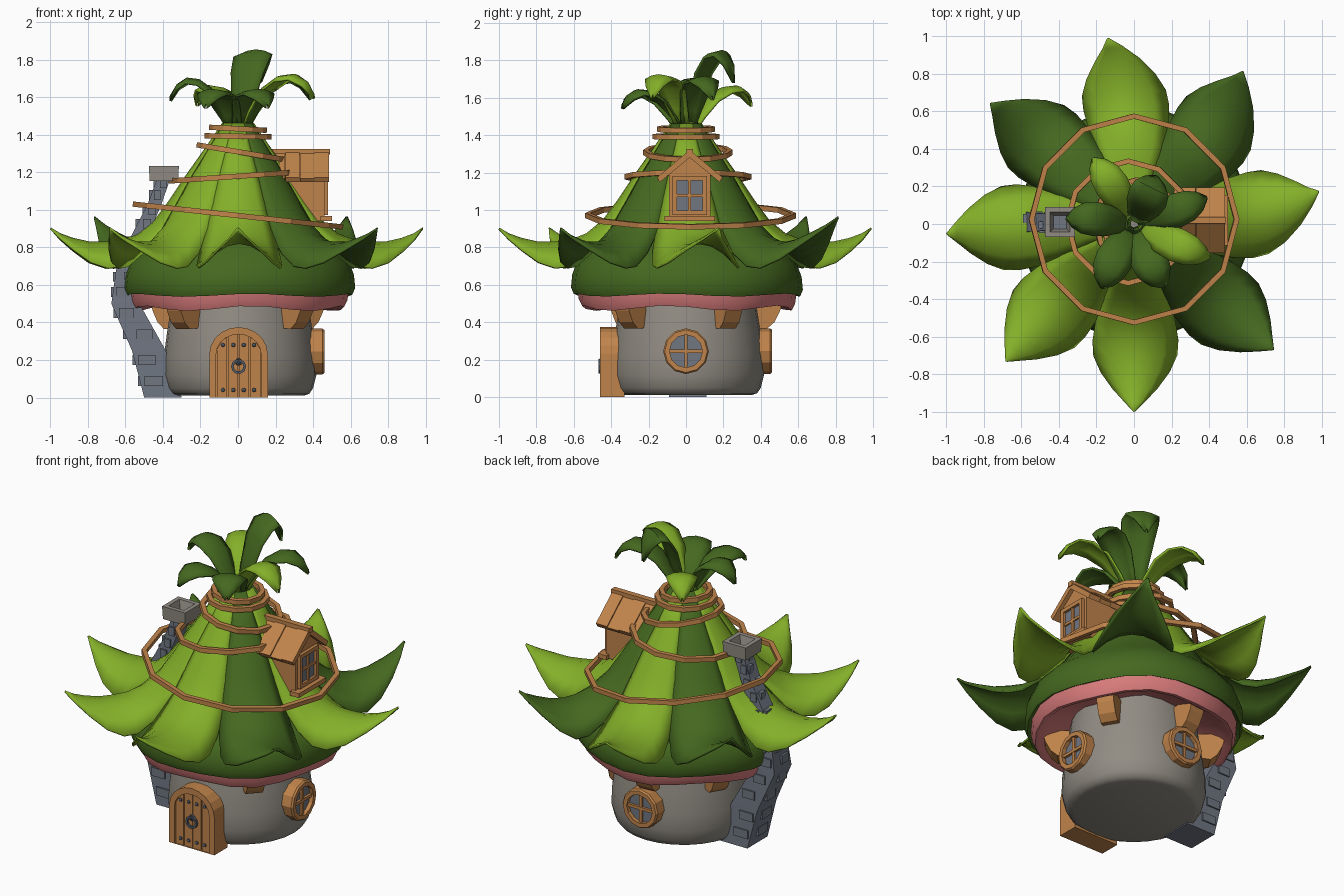
import bpy, bmesh, random
from math import sin, cos, pi, radians, sqrt
from mathutils import Matrix, Vector

if "Cube" in bpy.data.objects:
    bpy.data.objects.remove(bpy.data.objects["Cube"])

random.seed(4)
T, R = Matrix.Translation, Matrix.Rotation


def mat(name, c):
    m = bpy.data.materials.new(name)
    m.diffuse_color = (*c, 1)
    m.use_nodes = True
    m.node_tree.nodes["Principled BSDF"].inputs["Base Color"].default_value = m.diffuse_color
    return m


LIGHT = mat("light_green", (0.23, 0.43, 0.022))
DARK = mat("dark_green", (0.06, 0.14, 0.014))
WOOD = mat("wood", (0.53, 0.23, 0.07))
GREY = mat("grey_stone", (0.285, 0.265, 0.23))
SLATE = mat("slate_stone", (0.16, 0.18, 0.222))
PINK = mat("pink_gills", (0.7, 0.2, 0.2))
METAL = mat("dark_metal", (0.08, 0.1, 0.13))


def make(name, verts, faces, m, M=Matrix(), smooth=None, thick=0):
    me = bpy.data.meshes.new(name)
    me.from_pydata([M @ Vector(v) for v in verts], [], faces)
    bm = bmesh.new()
    bm.from_mesh(me)
    bmesh.ops.remove_doubles(bm, verts=bm.verts, dist=1e-5)
    bmesh.ops.recalc_face_normals(bm, faces=bm.faces)
    bm.to_mesh(me)
    bm.free()
    me.materials.append(m)
    if smooth:
        me.shade_smooth()
        me.set_sharp_from_angle(angle=radians(smooth))
    ob = bpy.data.objects.new(name, me)
    bpy.context.collection.objects.link(ob)
    if thick:
        s = ob.modifiers.new("thickness", 'SOLIDIFY')
        s.thickness, s.offset = thick, 0
    return ob


def loft(name, rings, m, M=Matrix(), closed=True, caps=False, loop=False, **kw):
    """Skin a list of equal-length vertex rings."""
    n, k = len(rings[0]), len(rings)
    faces = []
    for i in range(k if loop else k - 1):
        for j in range(n if closed else n - 1):
            a, b, j2 = i * n, (i + 1) % k * n, (j + 1) % n
            faces.append((a + j, a + j2, b + j2, b + j))
    if caps:
        faces += [tuple(range(n)), tuple(range((k - 1) * n, k * n))]
    return make(name, [v for r in rings for v in r], faces, m, M, **kw)


def lathe(name, prof, n, m, M=Matrix(), wave=0, start=0, **kw):
    rings = [[(r * cos(a), r * sin(a), z + wave * cos(5 * a + 1))
              for a in (start + 2 * pi * j / n for j in range(n))] for r, z in prof]
    return loft(name, rings, m, M, **kw)


def prism(name, pts, depth, m, M=Matrix(), **kw):
    return loft(name, [[(x, y, z) for x, y in pts] for z in (0, depth)], m, M, caps=True, **kw)


def box(name, lo, hi, m, M=Matrix()):
    (a, b, c), (d, e, f) = lo, hi
    return prism(name, [(a, b), (d, b), (d, e), (a, e)], f - c, m, M @ T((0, 0, c)))


# Round stone body
lathe("body", [(0.34, 0.01), (0.37, 0.02), (0.39, 0.05), (0.408, 0.12), (0.405, 0.22), (0.388, 0.35),
               (0.37, 0.46), (0.355, 0.58)], 28, GREY, T((0.01, 0.01, 0)), caps=True, smooth=40)

# Mushroom cap and gills
lathe("cap", [(0.57, 0.565), (0.605, 0.545), (0.62, 0.58), (0.613, 0.65), (0.59, 0.71), (0.545, 0.765), (0.48, 0.825),
              (0.41, 0.91), (0.33, 1.03), (0.245, 1.17), (0.145, 1.31), (0.07, 1.45), (0.04, 1.5)],
      24, DARK, T((0.005, 0.005, 0)), wave=0.008, smooth=50)
lathe("gills", [(0.585, 0.56), (0.578, 0.51), (0.56, 0.475), (0.535, 0.478), (0.49, 0.51), (0.33, 0.56)],
      24, PINK, T((0.005, 0.005, 0)), wave=0.014, smooth=40)


# Leaves: stations are (radius, height, half width, inward wrap, edge drop)
def leaf(name, stations, a0, a1, m, n=6):
    rings = []
    for i, (r, z, w, inn, drop) in enumerate(stations):
        a = a0 + (a1 - a0) * (i / (len(stations) - 1)) ** 2
        row = []
        for j in range(n + 1):
            s = 2 * j / n - 1
            x, y = r - inn * s * s, w * s
            row.append((x * cos(a) - y * sin(a), x * sin(a) + y * cos(a), z - drop * s * s))
        rings.append(row)
    loft(name, rings, m, closed=False, smooth=60, thick=0.012)


BIG = [(0.08, 1.46, 0.035, 0.01, 0), (0.172, 1.325, 0.066, 0.02, 0), (0.275, 1.18, 0.105, 0.03, 0.005),
       (0.365, 1.045, 0.145, 0.04, 0.02), (0.44, 0.945, 0.18, 0.04, 0.055), (0.53, 0.87, 0.21, 0.01, 0.1),
       (0.62, 0.835, 0.225, 0, 0.135), (0.7, 0.825, 0.22, 0, 0.135), (0.79, 0.825, 0.18, 0, 0.105),
       (0.88, 0.845, 0.115, 0, 0.06), (0.95, 0.87, 0.05, 0, 0.025), (1.0, 0.9, 0.003, 0, 0)]
for k, (tip, lift, m) in enumerate([(10, 0, LIGHT), (54.5, .06, DARK), (98, .0, LIGHT), (140, .06, DARK),
                                    (183, 0, LIGHT), (227, 0, LIGHT), (270, 0, LIGHT), (318, 0, DARK)]):
    st = [(r, z + lift * max(0, (r - 0.7) / 0.3), w, i, d) for r, z, w, i, d in BIG]
    leaf(f"roof_leaf_{k}", st, radians(k * 45 + (2 if k < 4 else 1)), radians(tip), m)

# Crown of small arching leaves: (angle, reach, peak height, width scale, colour)
ARCH = [(0.06, 0, 0.03), (0.2, 0.4, 0.055), (0.38, 0.78, 0.08), (0.58, 0.97, 0.09), (0.76, 1, 0.08),
        (0.9, 0.88, 0.05), (1, 0.66, 0.006)]
for k, (a, reach, peak, ws, m) in enumerate([
        (119, .41, 1.66, 1, LIGHT), (62, .28, 1.85, 1.2, DARK), (17, .41, 1.71, 1, DARK), (-27, .44, 1.72, 1, LIGHT),
        (-68, .37, 1.64, 1.1, DARK), (-120, .38, 1.64, 1.1, DARK), (172, .36, 1.7, 1, DARK)]):
    st = [(reach * f, 1.42 + (peak - 1.42) * h, w * ws, 0, 0.025) for f, h, w in ARCH]
    leaf(f"crown_leaf_{k}", st, radians(a), radians(a + 3), m, 4)

# Wooden hoops round the cone: (centre, radius, rise left, rise right)
for k, (cx, cy, r, zl, zr) in enumerate([(0, 0.025, 0.55, 1.03, 0.91), (-0.03, 0.01, 0.325, 1.155, 1.2),
                                         (0.015, 0.01, 0.225, 1.345, 1.27), (0, 0, 0.165, 1.395, 1.39),
                                         (0, 0, 0.14, 1.44, 1.425)]):
    h = 0.014
    M = T((cx, cy, (zl + zr) / 2)) @ R((zl - zr) / (2 * r), 4, 'Y')
    lathe(f"hoop_{k}", [(r - h, -h), (r + h, -h), (r + h, h), (r - h, h)], 12, WOOD, M, loop=True)

# Brackets under the cap
BR = [(0.33, 0.52), (0.36, 0.37), (0.43, 0.365), (0.47, 0.4), (0.5, 0.46), (0.52, 0.54)]
for k, a in enumerate((-43, -133, 31, 149, 95)):
    prism(f"bracket_{k}", BR, 0.1, WOOD, R(radians(a), 4, 'Z') @ T((0, 0.05, 0)) @ R(pi / 2, 4, 'X'))

# Round windows on the right and the back
for side, a in (("right", 0), ("back", pi / 2)):
    M = R(a, 4, 'Z') @ T((0.36, 0, 0.245)) @ R(pi / 2, 4, 'Y')
    lathe(f"{side}_window_frame", [(0.088, 0), (0.122, 0), (0.122, 0.09), (0.114, 0.1), (0.088, 0.1)],
          12, WOOD, M, loop=True)
    lathe(f"{side}_window_pane", [(0.1, 0), (0.1, 0.075)], 12, SLATE, M, caps=True)
    for i, (w, h) in enumerate(((0.095, 0.009), (0.009, 0.095))):
        box(f"{side}_window_bar_{i}", (-w, -h, 0.07), (w, h, 0.088 + i * 0.002), WOOD, M)

# Arched door: frame, planks, rivets and ring handle
DOOR = T((0.003, -0.33, 0)) @ R(pi / 2, 4, 'X')


def arch(w, spring, rise):
    return [(w, 0)] + [(w * cos(pi * i / 10), spring + rise * sin(pi * i / 10)) for i in range(11)] + [(-w, 0)]


outer, inner = arch(0.156, 0.23, 0.145), arch(0.12, 0.23, 0.107)
loft("door_frame", [[(x, y, z) for x, y in p] for p, z in
                    ((outer, 0), (outer, 0.13), (inner, 0.13), (inner, 0))], WOOD, DOOR, loop=True)
prism("door_back", inner, 0.105, WOOD, DOOR)
for i in range(4):
    x0, x1 = -0.119 + i * 0.0595 + 0.003, -0.119 + (i + 1) * 0.0595 - 0.003
    top = [(x, 0.23 + 0.107 * sqrt(max(0, 1 - (x / 0.12) ** 2))) for x in (x1, (x0 + x1) / 2, x0)]
    prism(f"door_plank_{i}", [(x0, 0), (x1, 0)] + top, 0.12, WOOD, DOOR)
    for z in (0.04, 0.28):
        lathe("door_rivet", [(0.012, 0.118), (0.01, 0.126), (0.003, 0.13)], 8, METAL,
              DOOR @ T(((x0 + x1) / 2 * 0.93, z, 0)), caps=True)
lathe("handle_plate", [(0.02, 0.118), (0.018, 0.13), (0.006, 0.138)], 8, METAL, DOOR @ T((0, 0.19, 0)), caps=True)
lathe("handle_ring", [(0.026, 0.125), (0.04, 0.125), (0.04, 0.137), (0.026, 0.137)], 10, METAL,
      DOOR @ T((0, 0.165, 0)), loop=True)

# Dormer, drawn in the y-z plane and extruded along x
DM = T((0, 0.02, 0)) @ Matrix(((0, 0, 1, 0), (1, 0, 0, 0), (0, 1, 0, 0), (0, 0, 0, 1)))
prism("dormer_wall", [(-.11, .94), (.11, .94), (.11, 1.19), (0, 1.3), (-.11, 1.19)], 0.26, WOOD, DM @ T((0, 0, 0.2)))
for s in (-1, 1):
    for i in range(4):
        e = 0.006 * (i % 2)
        prism("dormer_roof_plank", [(0, 1.315 + e), (s * .175, 1.168 + e), (s * .16, 1.148), (0, 1.28)], 0.076, WOOD,
              DM @ T((0, 0, 0.175 + i * 0.078)))
    box("dormer_window_side", (s * .08 - .012, .975, .45), (s * .08 + .012, 1.18, .48), WOOD, DM)
box("dormer_ridge", (-.018, 1.295, .17), (.018, 1.326, .49), WOOD, DM)
box("dormer_sill", (-.135, .94, .44), (.135, .967, .5), WOOD, DM)
for z in (0.985, 1.17):
    box("dormer_window_rail", (-.092, z - .012, .45), (.092, z + .012, .48), WOOD, DM)
box("dormer_pane", (-.075, .985, .455), (.075, 1.17, .464), SLATE, DM)
box("dormer_bar_upright", (-.008, .985, .46), (.008, 1.17, .474), WOOD, DM)
box("dormer_bar_level", (-.075, 1.07, .46), (.075, 1.086, .473), WOOD, DM)

# Crooked chimney: path of (x, z, half depth x, half width y)
PATH = [(-0.4, 0, 0.1, 0.1), (-0.475, 0.25, 0.09, 0.095), (-0.6, 0.5, 0.075, 0.085), (-0.59, 0.68, 0.06, 0.075),
        (-0.52, 0.87, 0.045, 0.05), (-0.445, 1.03, 0.037, 0.045), (-0.395, 1.17, 0.035, 0.045)]
loft("chimney", [[(x + i * hx, 0.01 + j * hy, z) for i, j in ((-1, -1), (1, -1), (1, 1), (-1, 1))]
                 for x, z, hx, hy in PATH], SLATE, caps=True)
for (x, z, hx, hy), (x2, z2, hx2, hy2) in zip(PATH, PATH[1:]):
    for f in (0.35, 0.8):
        p = Vector((x, z, hx, hy)).lerp(Vector((x2, z2, hx2, hy2)), f)
        w, h = p[2] * 0.5, 0.026
        for s in (-1, 1):  # bricks on the front and back
            cx, cy = p[0] + random.uniform(-0.4, 0.3) * p[2], 0.01 + s * p[3]
            box("chimney_brick", (cx - w, cy - 0.009, p[1] - h), (cx + w, cy + 0.009, p[1] + h), SLATE)
        cy = 0.01 + random.uniform(-0.5, 0.5) * p[3]  # bricks on the outer side
        box("chimney_brick", (p[0] - p[2] - 0.01, cy - w, p[1] - h), (p[0] - p[2] + 0.02, cy + w, p[1] + h), SLATE)
lathe("chimney_pot", [(0.06, 1.16), (0.108, 1.155), (0.113, 1.235), (0.075, 1.235), (0.05, 1.17)], 4, GREY,
      T((-0.395, 0.01, 0)), start=pi / 4, loop=True)
